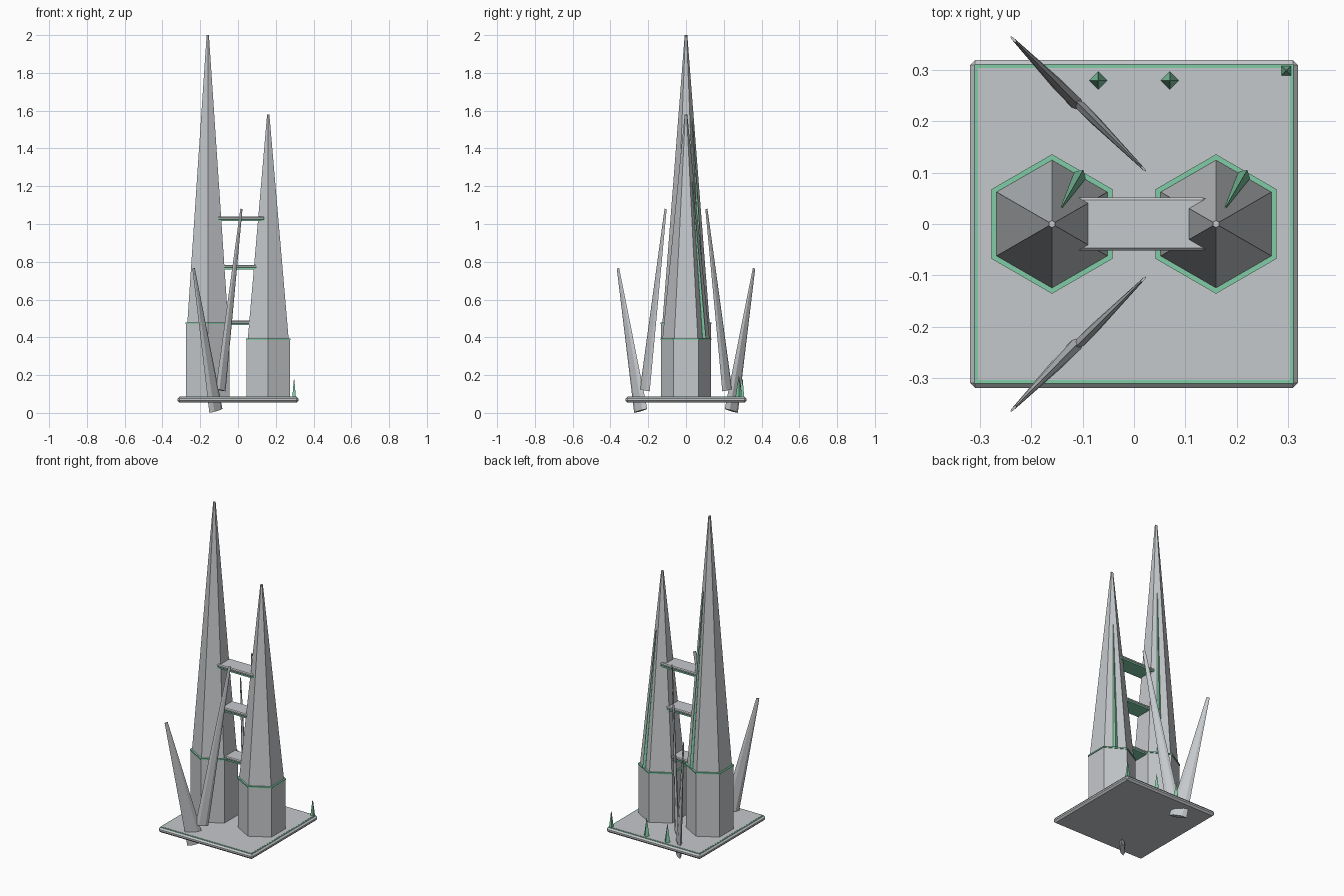
import bpy, bmesh, math
from mathutils import Matrix, Vector

cube = bpy.data.objects.get("Cube")
if cube:
    bpy.data.objects.remove(cube, do_unlink=True)


def material(name, rgb):
    m = bpy.data.materials.new(name)
    m.use_nodes = True
    m.diffuse_color = (*rgb, 1)
    m.node_tree.nodes["Principled BSDF"].inputs["Base Color"].default_value = (*rgb, 1)
    return m


GREY = material("pale_grey", (0.56, 0.58, 0.60))
GREEN = material("mint_green", (0.22, 0.60, 0.38))


def finish(name, bm, mat):
    mesh = bpy.data.meshes.new(name)
    bm.to_mesh(mesh)
    bm.free()
    mesh.materials.append(mat)
    obj = bpy.data.objects.new(name, mesh)
    bpy.context.collection.objects.link(obj)
    return obj


def taper(name, mat, sides, r1, r2, start, end, across=(0, 1, 0), flat=1.0, turn=0.0):
    """Tapered prism from start to end; one corner points along 'across'."""
    start, end = Vector(start), Vector(end)
    w = (end - start).normalized()
    v = Vector(across)
    v = (v - w * v.dot(w)).normalized()
    u = v.cross(w) * flat
    basis = Matrix((u, v, w)).transposed().to_4x4()
    basis.translation = (start + end) / 2
    bm = bmesh.new()
    bmesh.ops.create_cone(bm, cap_ends=True, segments=sides, radius1=r1, radius2=r2,
                          depth=(end - start).length,
                          matrix=basis @ Matrix.Rotation(turn, 4, 'Z'))
    return finish(name, bm, mat)


def slab(name, mat, low, high, bevel=0.0):
    low, high = Vector(low), Vector(high)
    bm = bmesh.new()
    bmesh.ops.create_cube(bm, size=1, matrix=Matrix.Translation((low + high) / 2)
                          @ Matrix.Diagonal((*(high - low), 1)))
    obj = finish(name, bm, mat)
    if bevel:
        mod = obj.modifiers.new("chamfer", 'BEVEL')
        mod.width, mod.segments = bevel, 1
    return obj


# Base plate with a thin green border line
TOP = 0.085
slab("base_plate", GREY, (-.32, -.32, .055), (.32, .32, TOP), .01)
slab("base_border", GREEN, (-.311, -.311, TOP - .004), (.311, .311, TOP + .001))
slab("base_deck", GREY, (-.304, -.304, TOP - .003), (.304, .304, TOP + .002))

# Two towers: hexagonal drum, green collar, spire and a green fin on the back face
for side, x, waist, tip in (("right", -.16, .475, 2.0), ("left", .16, .39, 1.58)):
    taper(side + "_tower_drum", GREY, 6, .132, .132, (x, 0, TOP), (x, 0, waist))
    taper(side + "_tower_collar", GREEN, 6, .136, .136, (x, 0, waist - .004), (x, 0, waist + .004))
    taper(side + "_tower_spire", GREY, 6, .125, .007, (x, 0, waist), (x, 0, tip))
    out = Vector((math.cos(math.pi / 3), math.sin(math.pi / 3), 0))
    foot = Vector((x, 0, waist + .004)) + out * .109
    head = Vector((x, 0, waist + (tip - waist) * .7)) + out * .038
    taper(side + "_tower_fin", GREEN, 4, .013, .002, foot, head, out)

# Bridges with green undersides
for level, z, x0, x1 in (("low", .48, -.08, .1), ("middle", .775, -.085, .11), ("high", 1.03, -.115, .14)):
    slab(level + "_bridge_deck", GREY, (x0, -.052, z - .008), (x1, .052, z + .009), .005)
    slab(level + "_bridge_underside", GREEN, (x0, -.051, z - .015), (x1, .051, z - .006))

# Flattened leaning blades, mirrored front and back
for place, s in (("front", -1), ("back", 1)):
    plane = (1, -s, 0)
    taper(place + "_short_blade", GREY, 6, .05, .009, (-.117, .24 * s, .011),
          (-.235, .36 * s, .765), plane, .3)
    taper(place + "_long_blade", GREY, 6, .037, .008, (-.092, .218 * s, .12),
          (.018, .108 * s, 1.08), plane, .3)

# Small green spikes along the back edge
for side, x in (("right", -.07), ("left", .07)):
    taper(side + "_spike", GREEN, 4, .018, .001, (x, .28, TOP), (x, .28, .195))
taper("corner_spike", GREEN, 4, .013, .002, (.297, .299, TOP), (.297, .299, .178), turn=math.pi / 4)
